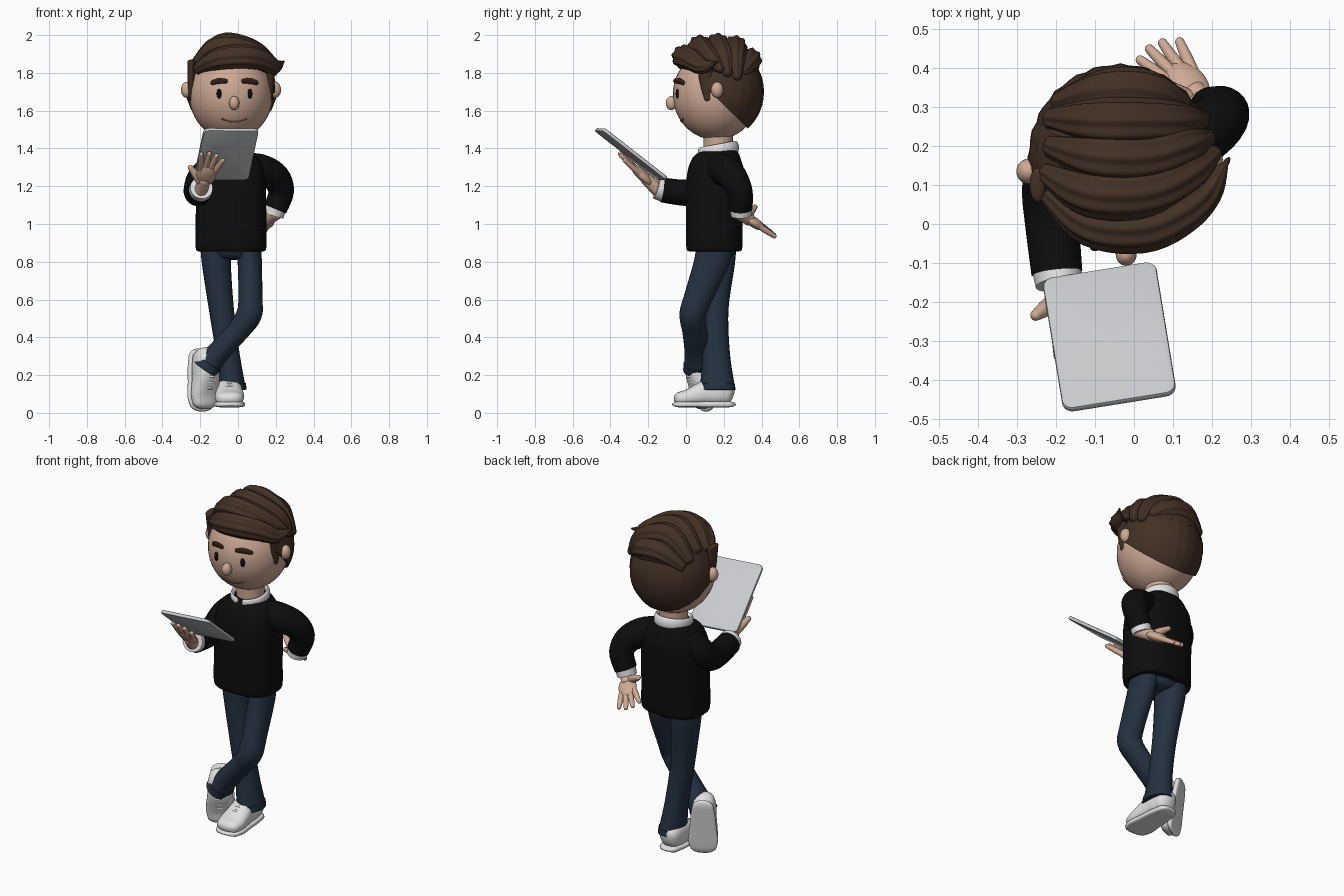
import bpy, bmesh, math
from mathutils import Vector as V, Matrix, Euler

if "Cube" in bpy.data.objects:
    bpy.data.objects.remove(bpy.data.objects["Cube"])

def mat(name, r, g, b):
    m = bpy.data.materials.new(name)
    m.diffuse_color = (r, g, b, 1)
    m.use_nodes = True
    m.node_tree.nodes["Principled BSDF"].inputs["Base Color"].default_value = m.diffuse_color
    return m

SKIN = mat("skin", 0.62, 0.40, 0.30)
HAIR = mat("brown hair", 0.055, 0.030, 0.018)
BROW = mat("dark brow", 0.035, 0.014, 0.009)
BLACK = mat("black knit", 0.004, 0.004, 0.004)
DENIM = mat("navy denim", 0.018, 0.031, 0.052)
WHITE = mat("white", 0.75, 0.75, 0.75)
GREY = mat("tablet grey", 0.58, 0.59, 0.61)
LIP = mat("mouth line", 0.30, 0.15, 0.10)

def finish(name, bm, material, matrix=None, angle=50):
    bmesh.ops.recalc_face_normals(bm, faces=bm.faces)
    me = bpy.data.meshes.new(name)
    bm.to_mesh(me)
    bm.free()
    me.materials.append(material)
    ob = bpy.data.objects.new(name, me)
    bpy.context.collection.objects.link(ob)
    if matrix:
        ob.matrix_world = matrix
    bpy.context.view_layer.objects.active = ob
    bpy.ops.object.select_all(action='DESELECT')
    ob.select_set(True)
    bpy.ops.object.shade_smooth_by_angle(angle=math.radians(angle))
    return ob

def spline(rows, n=5):
    """Catmull-Rom through rows of x, y, z, radius a, radius b"""
    out, last = [], len(rows) - 1
    for i in range(last):
        p = [rows[max(0, min(last, i + k))] for k in (-1, 0, 1, 2)]
        for s in range(n):
            t = s / n
            out.append([0.5 * (2*b + (c-a)*t + (2*a-5*b+4*c-d)*t*t + (3*b-a-3*c+d)*t**3)
                        for a, b, c, d in zip(*p)])
    return out + [list(rows[-1])]

def tube(name, rows, material, cap=0.0, ref=(1, 0, 0), sq=2.0, lobes=0, seg=24, matrix=None):
    """Swept body with elliptical sections and optional domed ends"""
    rows = spline([tuple(r) if len(r) == 5 else tuple(r) + (r[3],) for r in rows])
    pts = [V(r[:3]) for r in rows]
    u, rings = V(ref), []
    for i, r in enumerate(rows):
        t = (pts[min(i+1, len(pts)-1)] - pts[max(i-1, 0)]).normalized()
        u = (u - t * u.dot(t)).normalized()
        rings.append((pts[i], u.copy(), t.cross(u), max(r[3], .001), max(r[4], .001), t))
    if cap:
        def dome(ring, sign):
            p, a, b, ra, rb, t = ring
            return [(p + t*sign*cap*math.sin(k), a, b, ra*math.cos(k), rb*math.cos(k), t)
                    for k in (.4, .8, 1.15, 1.45)]
        rings = dome(rings[0], -1)[::-1] + rings + dome(rings[-1], 1)
    bm, loops = bmesh.new(), []
    for p, a, b, ra, rb, t in rings:
        loop = []
        for k in range(seg):
            w = 2 * math.pi * k / seg
            c, s = math.cos(w), math.sin(w)
            g = 1 + (0.07 * math.cos(lobes * w) if lobes else 0)
            c = math.copysign(abs(c) ** (2/sq), c)
            s = math.copysign(abs(s) ** (2/sq), s)
            loop.append(bm.verts.new(p + a*(ra*c*g) + b*(rb*s*g)))
        loops.append(loop)
    for A, B in zip(loops, loops[1:]):
        for k in range(seg):
            bm.faces.new((A[k], A[(k+1) % seg], B[(k+1) % seg], B[k]))
    bm.faces.new(loops[0])
    bm.faces.new(loops[-1])
    return finish(name, bm, material, matrix)

def ball(name, loc, radii, material, rot=None, cuts=(), grooves=0):
    """Ellipsoid, optionally trimmed by planes (point, normal to remove)"""
    bm = bmesh.new()
    bmesh.ops.create_uvsphere(bm, u_segments=64 if grooves else 32, v_segments=24, radius=1)
    if grooves:
        for v in bm.verts:
            f = 1 + 0.012 * math.cos(grooves * math.atan2(v.co.y, v.co.x))
            v.co.x, v.co.y = v.co.x * f, v.co.y * f
    R = (rot or Matrix.Identity(3)).to_4x4()
    bm.transform(Matrix.Translation(loc) @ R @ Matrix.Diagonal((*radii, 1)))
    for p, n in cuts:
        r = bmesh.ops.bisect_plane(bm, geom=bm.verts[:] + bm.edges[:] + bm.faces[:],
                                   plane_co=p, plane_no=n, clear_outer=True)
        bmesh.ops.holes_fill(bm, edges=[e for e in bm.edges if e.is_boundary])
    return finish(name, bm, material)

# Head and face
HC, HR = V((-0.037, 0.158, 1.685)), V((0.222, 0.228, 0.24))
ball("head", HC, HR, SKIN)
def face(x, z, out=0.0):
    dx, dz = (x - HC.x) / HR.x, (z - HC.z) / HR.z
    return (x, HC.y - HR.y * math.sqrt(max(0, 1 - dx*dx - dz*dz)) - out, z)
for side, x in (("right", -0.100), ("left", 0.063)):
    ball(side + "_eye", face(x, 1.69), (0.013, 0.009, 0.026), BLACK)
    s = 1 if x > 0 else -1
    tube(side + "_brow", [(*face(x + d, 1.757 + s*d*-0.12 - 4*d*d, 0.002), .008, h)
                          for d, h in ((-.036, .012), (0, .016), (.036, .012))],
         BROW, cap=.01, ref=(0, 1, 0), seg=12)
for side, x, y in (("right", -0.272, 0.135), ("left", 0.198, 0.165)):
    ball(side + "_ear", (x, y, 1.71), (0.030, 0.032, 0.042), SKIN)
ball("nose", face(-0.020, 1.64, 0.012), (0.027, 0.030, 0.037), SKIN)
tube("mouth", [(*face(x, z, 0.0), .004) for x, z in
               ((-.085, 1.558), (-.055, 1.545), (-.02, 1.541), (.015, 1.545), (.045, 1.558))],
     LIP, cap=.003, ref=(0, 1, 0), seg=8)
tube("neck", [(-.037, .17, 1.33, .075), (-.037, .17, 1.5, .08)], SKIN)

# Hair: trimmed caps, sideburns and swept locks
HAIRC = (-0.035, 0.17, 1.70)
ball("back_hair", HAIRC, (0.236, 0.240, 0.255), HAIR, grooves=24,
     cuts=[((0, .17, 1.66), (0, -.70, -.71)), ((0, .10, 1.7), (0, -1, 0))])
ball("top_hair", HAIRC, (0.236, 0.240, 0.265), HAIR,
     cuts=[((0, .05, 1.82), (0, -.15, -1))])
for side, x in (("right", -0.248), ("left", 0.172)):
    tube(side + "_sideburn", [(x, .10, 1.86, .02, .045), (x, .105, 1.75, .018, .032),
                              (x, .115, 1.66, .012, .018)], HAIR, cap=.01, seg=16)
locks = [
    [(-.21, .07, 1.82, .03), (-.11, 0, 1.87, .055), (.02, -.01, 1.885, .062), (.12, .03, 1.87, .055),
     (.19, .09, 1.835, .04), (.235, .155, 1.855, .008)],
    [(-.22, .13, 1.85, .03), (-.11, .08, 1.93, .06), (.03, .08, 1.925, .06), (.14, .13, 1.87, .05),
     (.205, .18, 1.82, .02)],
    [(-.21, .20, 1.86, .03), (-.09, .17, 1.942, .06), (.03, .17, 1.932, .06), (.13, .20, 1.88, .05),
     (.185, .22, 1.80, .025)],
    [(-.21, .27, 1.83, .03), (-.09, .26, 1.93, .06), (.03, .26, 1.915, .06), (.12, .26, 1.86, .05),
     (.17, .27, 1.78, .025)],
    [(-.19, .31, 1.80, .03), (-.07, .335, 1.865, .06), (.04, .33, 1.855, .06), (.12, .30, 1.81, .035)],
]
for i, rows in enumerate(locks):
    tube("hair_lock_%d" % (i + 1), rows, HAIR, cap=.02, ref=(0, 1, 0), lobes=9, seg=45)

# Sweater, sleeves and shirt collar
tube("sweater", [(-.037, .15, .855, .172, .132), (-.037, .15, .875, .187, .148), (-.037, .15, 1.0, .187, .150),
                 (-.037, .153, 1.2, .184, .153), (-.037, .163, 1.30, .170, .145),
                 (-.037, .17, 1.36, .135, .118), (-.037, .17, 1.395, .09, .09)], BLACK, sq=2.6, seg=40)
tube("right_sleeve", [(-.13, .17, 1.29, .085), (-.19, .15, 1.235, .082), (-.212, .09, 1.18, .076),
                      (-.21, 0, 1.165, .070), (-.198, -.125, 1.18, .066)], BLACK)
tube("left_sleeve", [(.03, .17, 1.29, .085), (.12, .20, 1.285, .085), (.20, .25, 1.245, .076),
                     (.228, .285, 1.17, .068), (.197, .29, 1.08, .062)], BLACK, ref=(0, 1, 0))
tube("right_cuff", [(-.199, -.11, 1.178, .064), (-.193, -.155, 1.192, .060)], WHITE)
tube("left_cuff", [(.203, .29, 1.10, .058), (.187, .292, 1.045, .055)], WHITE)
arc = [math.radians(-90 + 14 + k * 332 / 16) for k in range(17)]
tube("collar", [(-.037 + .095*math.cos(a), .17 + .098*math.sin(a), 1.393 + .018*math.sin(a), .012, .030)
                for a in arc], WHITE, cap=.01, ref=(1, 0, 0), seg=16)

# Hands
def hand(name, wrist, tip, thumb_side, thumb_tip):
    w, t = V(wrist), V(tip)
    f, L = (t - w).normalized(), (t - w).length
    s = V(thumb_side)
    s = (s - f * s.dot(f)).normalized()
    rot = Matrix((s, f, s.cross(f))).transposed()
    ball(name + "_palm", w + f*L*.36, (.052, L*.30, .027), SKIN, rot)
    tube(name + "_wrist", [(*(w - f*.04), .036), (*(w + f*L*.25), .032)], SKIN, cap=.01)
    for i, k in enumerate((.93, 1.0, .99, .90)):
        o = s * (1.5 - i)
        tube("%s_finger_%d" % (name, i + 1),
             [(*(w + f*L*.42 + o*.022), .016), (*(w + f*L*.72*k + o*.031), .0155),
              (*(w + f*L*.96*k + o*.040), .012)], SKIN, cap=.011, seg=14)
    base, end = w + f*L*.16 + s*.02, V(thumb_tip)
    tube(name + "_thumb", [(*base, .024), (*base.lerp(end, .55), .021), (*end, .014)], SKIN, cap=.012, seg=14)

hand("right_hand", (-.19, -.165, 1.195), (-.13, -.355, 1.375), (-1, 0, .15), (-.253, -.235, 1.30))
hand("left_hand", (.185, .30, 1.045), (.05, .465, .945), (-.8, -.3, .3), (.06, .365, 1.09))

# Tablet
bm = bmesh.new()
bmesh.ops.create_cube(bm, size=1)
bm.transform(Matrix.Diagonal((.295, .43, .02, 1)))
bmesh.ops.bevel(bm, geom=[e for e in bm.edges if abs(e.verts[0].co.z - e.verts[1].co.z) > .01],
                offset=.028, segments=6, affect='EDGES', profile=.5)
rim = [e for e in bm.edges if abs(e.verts[0].co.z - e.verts[1].co.z) < .001]
bmesh.ops.bevel(bm, geom=rim, offset=.006, segments=2, affect='EDGES', profile=.5)
up = V((.055, -.336, .262)).normalized()
across = V((.29, .045, 0))
across = (across - up * across.dot(up)).normalized()
frame = Matrix((across, up, across.cross(up))).transposed().to_4x4()
finish("tablet", bm, GREY, Matrix.Translation((-.063, -.29, 1.37)) @ frame, 40)

# Jeans
tube("jeans_hips", [(-.037, .155, .83, .135, .09), (-.037, .155, .87, .155, .11),
                    (-.037, .155, .95, .155, .11)], DENIM, cap=.02)
tube("right_jean_leg", [(-.115, .165, .90, .085, .10), (-.115, .165, .80, .077, .095),
                        (-.088, .155, .55, .066, .070), (-.055, .160, .32, .062, .072),
                        (-.035, .165, .17, .068, .088), (-.031, .165, .125, .074, .095)], DENIM)
tube("left_jean_leg", [(.055, .15, .90, .070, .10), (.062, .135, .80, .064, .092),
                       (.066, .06, .60, .064, .074), (.058, .035, .52, .068, .070),
                       (.005, .045, .44, .060, .066), (-.10, .06, .325, .060, .068),
                       (-.155, .066, .255, .068, .076), (-.172, .068, .232, .072, .080)], DENIM)
tube("right_jean_hem", [(-.032, .165, .155, .074, .093), (-.031, .165, .122, .077, .098)], DENIM, cap=.005)
tube("left_jean_hem", [(-.150, .066, .262, .071, .080), (-.172, .068, .230, .074, .083)], DENIM, cap=.005)

# Sneakers, built toe towards -y
def shoe(name, loc, rot):
    M = Matrix.Translation(loc) @ Euler([math.radians(a) for a in rot]).to_matrix().to_4x4()
    tube(name + "_upper", [(0, y, .01 + h/2, w, h/2) for y, w, h in
                           ((.06, .058, .13), (.02, .066, .15), (-.04, .068, .14), (-.10, .074, .11),
                            (-.15, .077, .085), (-.19, .070, .072))],
         WHITE, cap=.035, sq=2.5, seg=32, matrix=M)
    tube(name + "_sole", [(0, y, .015, w, .016) for y, w in
                          ((.06, .058), (.0, .068), (-.08, .074), (-.15, .082), (-.19, .074))],
         WHITE, cap=.044, sq=4, seg=32, matrix=M)
    for i in range(3):
        y, z = -.065 - .028*i, .143 - .015*i
        tube("%s_lace_%d" % (name, i + 1), [(-.05, y, z - .028, .007), (0, y, z, .007), (.05, y, z - .028, .007)],
             WHITE, cap=.005, ref=(0, 1, 0), seg=8, matrix=M)

shoe("right_shoe", (-.045, .16, .03), (0, 0, 0))
shoe("left_shoe", (-.212, .145, .236), (82, 0, 30))
